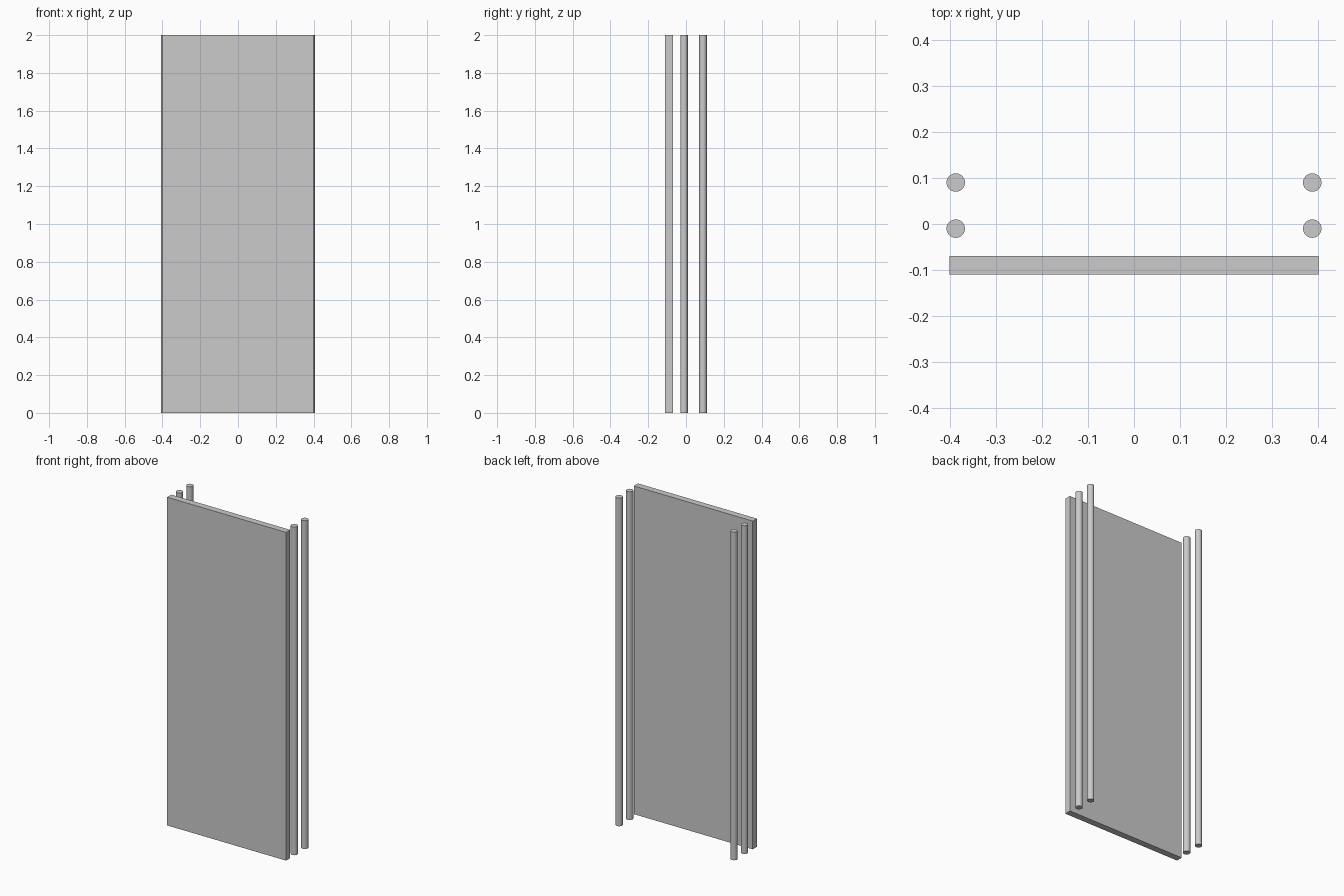
import bpy
from math import radians

if "Cube" in bpy.data.objects:
    bpy.data.objects.remove(bpy.data.objects["Cube"])

HEIGHT = 2.0

# Flat door-like panel at the front
bpy.ops.mesh.primitive_cube_add(size=1, location=(0, -0.09, HEIGHT / 2))
panel = bpy.context.object
panel.name = "front_panel"
panel.scale = (0.802, 0.04, HEIGHT)
bpy.ops.object.transform_apply(location=False, rotation=False, scale=True)


def pole(name, x, y):
    bpy.ops.mesh.primitive_cylinder_add(vertices=32, radius=0.02, depth=HEIGHT,
                                        location=(x, y, HEIGHT / 2))
    bpy.context.object.name = name
    bpy.ops.object.shade_smooth_by_angle(angle=radians(30))


# Two pairs of upright poles behind the panel
for side, x in (("left", -0.387), ("right", 0.387)):
    for row, y in (("middle", -0.01), ("back", 0.09)):
        pole(f"{row}_pole_{side}", x, y)
